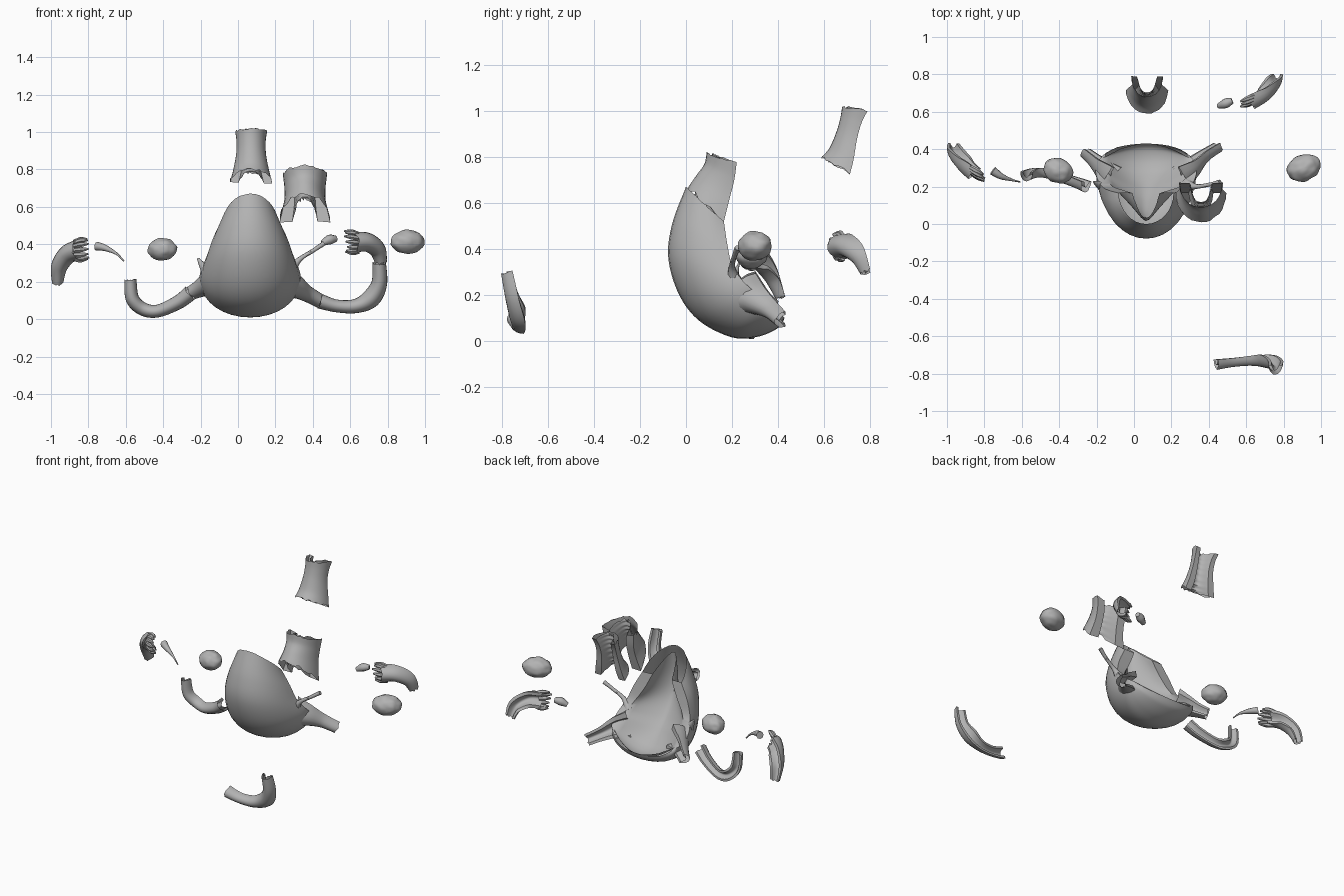
import bpy, math, random
from mathutils import Vector, noise

random.seed(4)
if "Cube" in bpy.data.objects:
    bpy.data.objects.remove(bpy.data.objects["Cube"])

clay = bpy.data.materials.new("clay_grey")
clay.use_nodes = True
GREY = (0.45, 0.45, 0.45, 1)
clay.diffuse_color = GREY
clay.node_tree.nodes["Principled BSDF"].inputs["Base Color"].default_value = GREY


def finish(obj):
    if not obj.data.materials:
        obj.data.materials.append(clay)
    bpy.ops.object.select_all(action='DESELECT')
    obj.select_set(True)
    bpy.context.view_layer.objects.active = obj
    bpy.ops.object.mode_set(mode='EDIT')
    bpy.ops.mesh.select_all(action='SELECT')
    bpy.ops.mesh.normals_make_consistent(inside=False)
    bpy.ops.object.mode_set(mode='OBJECT')
    bpy.ops.object.shade_smooth_by_angle(angle=math.radians(45))
    return obj


def spline(rows, steps):
    """Catmull-Rom through rows of numbers."""
    out = []
    for i in range(len(rows) - 1):
        a, b, c, d = rows[max(i - 1, 0)], rows[i], rows[i + 1], rows[min(i + 2, len(rows) - 1)]
        for s in range(steps):
            t = s / steps
            out.append([0.5 * (2 * q + (r - p) * t + (2 * p - 5 * q + 4 * r - e) * t * t
                               + (3 * q - p - 3 * r + e) * t ** 3)
                        for p, q, r, e in zip(a, b, c, d)])
    return out + [list(rows[-1])]


def section(back, front, side, inner, depth, power, n=16):
    """Half-round outer wall, then a grooved cut face."""
    pts = []
    for i in range(n + 1):
        a = math.pi * i / n
        pts.append(back + side * math.cos(a) + (front - back) * math.sin(a))
    for i in range(n + 1):
        u = 2 * i / n - 1
        pts.append(back + side * inner * u + (front - back) * depth * (1 - abs(u) ** power))
    return pts


def skin(name, rings, torn=0.0, cap=False):
    n = len(rings[0])
    for end, nxt in ((0, 1), (-1, -2)):
        d = (rings[end][0] - rings[nxt][0]).normalized()
        rings[end] = [p + d * random.uniform(-torn, torn) for p in rings[end]]
    faces = [(r * n + i, r * n + (i + 1) % n, (r + 1) * n + (i + 1) % n, (r + 1) * n + i)
             for r in range(len(rings) - 1) for i in range(n)]
    if cap:
        faces += [tuple(range(n)), tuple(range((len(rings) - 1) * n, len(rings) * n))]
    mesh = bpy.data.meshes.new(name)
    mesh.from_pydata([p for ring in rings for p in ring], [], faces)
    obj = bpy.data.objects.new(name, mesh)
    bpy.context.collection.objects.link(obj)
    return finish(obj)


def shell(name, cx, rows, torn, folds=0.0):
    """Rows: front y, z, back y, z, half width, groove width, depth, power."""
    rings = []
    for k, (fy, fz, by, bz, w, wi, g, p) in enumerate(spline(rows, 8)):
        g += folds * math.sin(k * 1.6)
        rings.append(section(Vector((cx, by, bz)), Vector((cx, fy, fz)), Vector((w, 0, 0)), wi, g, p))
    return skin(name, rings, torn)


def half_tube(name, rows, torn=0.004, depth=0.55):
    """Rows: x, y, z, radius; the cut side looks backward."""
    pts = spline(rows, 8)
    rings = []
    for k, (x, y, z, r) in enumerate(pts):
        t = (Vector(pts[min(k + 1, len(pts) - 1)][:3]) - Vector(pts[max(k - 1, 0)][:3])).normalized()
        d = Vector((0, 1, 0))
        d = (d - t * d.dot(t)).normalized()
        c = Vector((x, y, z))
        rings.append(section(c + d * r * 0.4, c - d * r, t.cross(d) * r, 0.6, depth, 2, 10))
    return skin(name, rings, torn)


def cord(name, rows, n=8):
    pts = spline(rows, 5)
    rings = []
    for k, (x, y, z, r) in enumerate(pts):
        t = (Vector(pts[min(k + 1, len(pts) - 1)][:3]) - Vector(pts[max(k - 1, 0)][:3])).normalized()
        s = t.cross(Vector((0, 0.8, 0.6))).normalized()
        v = s.cross(t)
        rings.append([Vector((x, y, z)) + (s * math.cos(2 * math.pi * i / n)
                     + v * math.sin(2 * math.pi * i / n)) * r for i in range(n)])
    return skin(name, rings, cap=True)


# Main body, cut open along the back
shell("body", 0.065, [
    (0.00, 0.67, 0.165, 0.52, 0.145, 0.5, 0.8, 2),
    (-0.06, 0.51, 0.18, 0.42, 0.20, 0.6, 0.68, 1.5),
    (-0.077, 0.36, 0.20, 0.33, 0.235, 0.75, 0.55, 1.3),
    (-0.03, 0.20, 0.24, 0.27, 0.26, 0.8, 0.45, 1.3),
    (0.06, 0.085, 0.28, 0.23, 0.27, 0.8, 0.42, 1.5),
    (0.20, 0.015, 0.32, 0.20, 0.265, 0.85, 0.5, 2),
    (0.31, 0.017, 0.34, 0.185, 0.255, 0.9, 0.65, 2),
    (0.40, 0.055, 0.355, 0.175, 0.24, 0.95, 0.85, 2),
    (0.43, 0.10, 0.36, 0.17, 0.22, 0.98, 0.98, 2)], 0.003)

# Horns of the body
half_tube("left_horn", [(0.24, 0.27, 0.19, 0.10), (0.30, 0.31, 0.175, 0.07),
                        (0.37, 0.37, 0.135, 0.045), (0.45, 0.42, 0.09, 0.038)])
half_tube("right_horn", [(-0.11, 0.27, 0.20, 0.10), (-0.16, 0.31, 0.185, 0.07),
                         (-0.21, 0.35, 0.16, 0.048), (-0.26, 0.39, 0.135, 0.038)])

# Neck sections
shell("middle_neck", 0.358, [
    (0.01, 0.67, 0.165, 0.52, 0.135, 0.5, 0.8, 3),
    (0.045, 0.72, 0.19, 0.62, 0.112, 0.5, 0.78, 3),
    (0.08, 0.77, 0.21, 0.70, 0.11, 0.5, 0.78, 3),
    (0.09, 0.82, 0.22, 0.77, 0.118, 0.55, 0.8, 3)], 0.01, 0.03)
shell("upper_neck", 0.07, [
    (0.59, 0.80, 0.715, 0.73, 0.112, 0.6, 0.75, 3),
    (0.625, 0.84, 0.73, 0.79, 0.097, 0.55, 0.7, 3),
    (0.655, 0.91, 0.745, 0.88, 0.08, 0.55, 0.7, 3),
    (0.672, 0.97, 0.765, 0.95, 0.078, 0.6, 0.75, 3),
    (0.68, 1.02, 0.79, 1.0, 0.085, 0.65, 0.8, 3)], 0.008, 0.04)

# Curved tubes
half_tube("left_tube", [(0.44, -0.74, 0.095, 0.04), (0.53, -0.73, 0.07, 0.034),
                        (0.63, -0.72, 0.07, 0.038), (0.71, -0.72, 0.11, 0.05),
                        (0.755, -0.745, 0.19, 0.042), (0.755, -0.77, 0.30, 0.036)])
half_tube("right_tube", [(-0.255, 0.21, 0.14, 0.042), (-0.32, 0.235, 0.09, 0.038),
                         (-0.43, 0.27, 0.043, 0.034), (-0.51, 0.285, 0.055, 0.036),
                         (-0.565, 0.27, 0.11, 0.036), (-0.575, 0.26, 0.21, 0.032)])


# Fringed funnels with fingers fanning from the mouth
def funnel(name, rows, reach):
    half_tube(name, rows, 0.006)
    mouth, r = Vector(rows[-1][:3]), rows[-1][3]
    reach = Vector(reach)
    for k in range(7):
        a = math.pi * k / 6
        off = Vector((0, -0.6 * math.sin(a) + 0.2, math.cos(a))) * r * 0.85
        base = mouth + off - reach * 0.5
        tip = mouth + off * 1.15 + reach * random.uniform(0.7, 1.1)
        mid = (base + tip) / 2 + off * 0.1
        cord(f"{name}_finger_{k + 1}", [(*base, 0.012), (*mid, 0.014), (*tip, 0.005)], 6)


funnel("left_funnel", [(0.765, 0.79, 0.30, 0.032), (0.745, 0.76, 0.37, 0.046),
                       (0.69, 0.705, 0.41, 0.052), (0.62, 0.665, 0.41, 0.056)], (-0.05, -0.02, 0.005))
funnel("right_funnel", [(-0.965, 0.42, 0.19, 0.03), (-0.955, 0.385, 0.28, 0.045),
                        (-0.91, 0.335, 0.345, 0.052), (-0.85, 0.28, 0.37, 0.055)], (0.05, -0.03, 0.005))

# Ligament cords
cord("left_ligament", [(0.28, 0.21, 0.26, 0.035), (0.33, 0.20, 0.32, 0.014),
                       (0.40, 0.21, 0.365, 0.011), (0.46, 0.225, 0.405, 0.013)])
cord("left_ligament_end", [(0.45, 0.63, 0.405, 0.014), (0.49, 0.645, 0.425, 0.026),
                           (0.525, 0.66, 0.43, 0.016)])
cord("right_ligament", [(-0.16, 0.20, 0.24, 0.035), (-0.185, 0.21, 0.28, 0.022),
                        (-0.215, 0.225, 0.325, 0.006)])
cord("right_ligament_end", [(-0.755, 0.285, 0.39, 0.024), (-0.71, 0.255, 0.38, 0.017),
                            (-0.65, 0.235, 0.35, 0.007), (-0.61, 0.225, 0.31, 0.004)])

# Lumpy ovals
for name, centre, size, tilt in (("left_oval", (0.908, 0.30, 0.413), (0.092, 0.07, 0.064), 0.35),
                                 ("right_oval", (-0.405, 0.285, 0.373), (0.08, 0.066, 0.06), -0.4)):
    bpy.ops.mesh.primitive_uv_sphere_add(segments=32, ring_count=20, radius=1, location=centre)
    oval = bpy.context.object
    oval.name = name
    for v in oval.data.vertices:
        v.co *= 1 + 0.08 * noise.noise(v.co * 2.2)
    oval.scale = size
    oval.rotation_euler = (0, 0, tilt)
    finish(oval)
